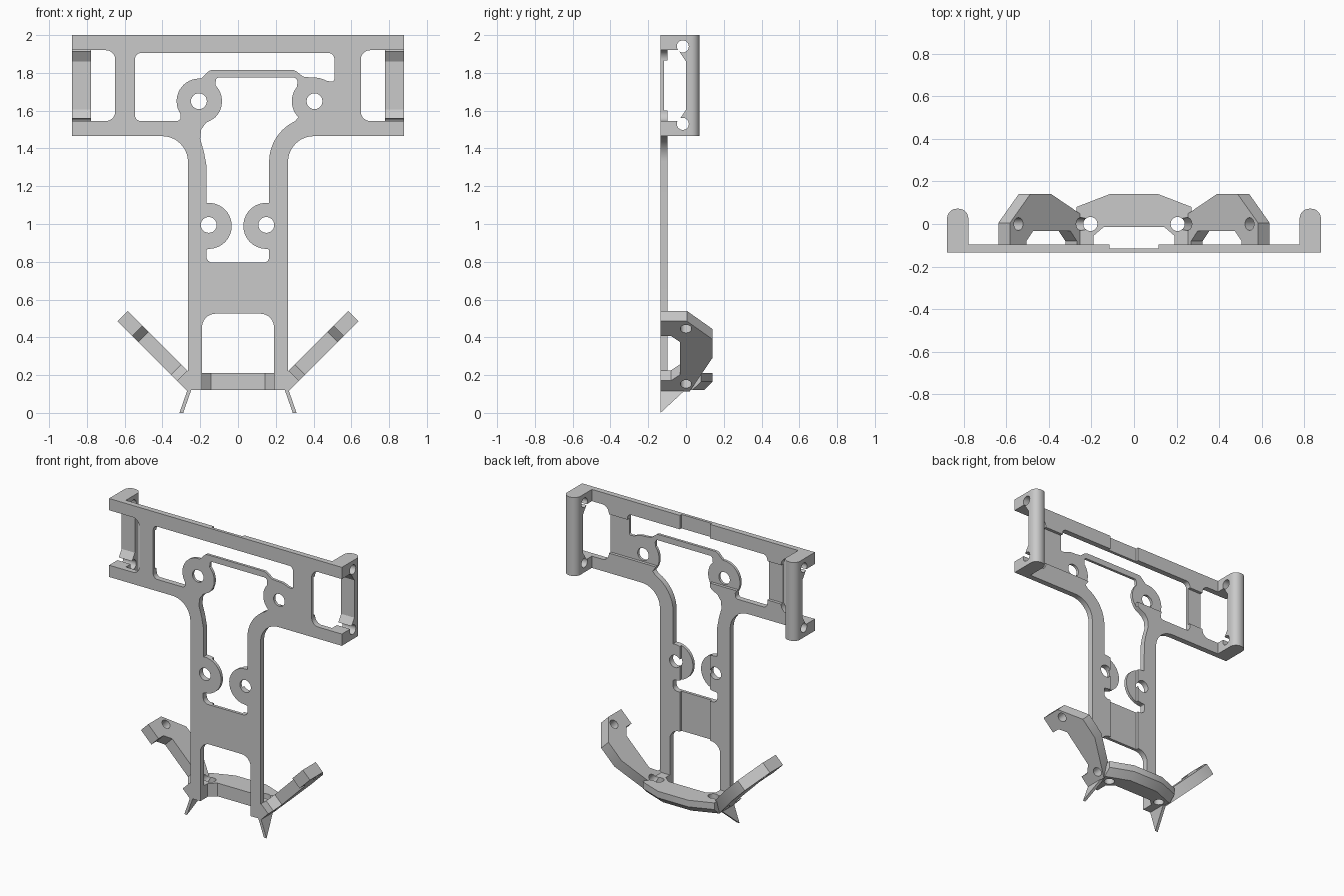
import bpy, bmesh
from math import sin, cos, tan, radians, sqrt
from mathutils import Vector

if "Cube" in bpy.data.objects:
    bpy.data.objects.remove(bpy.data.objects["Cube"])

grey = bpy.data.materials.new("plain grey")
grey.use_nodes = True
grey.diffuse_color = (0.585, 0.585, 0.585, 1)
grey.node_tree.nodes["Principled BSDF"].inputs["Base Color"].default_value = grey.diffuse_color

X, Y, Z = Vector((1, 0, 0)), Vector((0, 1, 0)), Vector((0, 0, 1))
FRONT, BACK = -0.135, -0.097


def arc(cx, cy, r, start, end, steps=16):
    angles = [radians(start + (end - start) * i / steps) for i in range(steps + 1)]
    return [(cx + r * cos(a), cy + r * sin(a)) for a in angles]


def circle(cx, cy, r):
    return arc(cx, cy, r, 0, 345, 23)


def rounded(points):
    """Replace each (x, y, radius) corner by a fillet."""
    out = []
    for i, p in enumerate(points):
        c = Vector(p[:2])
        if len(p) < 3:
            out.append(c)
            continue
        d1 = (Vector(points[i - 1][:2]) - c).normalized()
        d2 = (Vector(points[(i + 1) % len(points)][:2]) - c).normalized()
        half = d1.angle(d2) / 2
        centre = c + (d1 + d2).normalized() * (p[2] / sin(half))
        t = p[2] / tan(half)
        a, b = c + d1 * t - centre, c + d2 * t - centre
        out += [centre + a.lerp(b, k / 8).normalized() * p[2] for k in range(9)]
    return out


def prism(name, loops, lo, hi, a, b, n, origin=Vector((0, 0, 0))):
    """Extrude an outline with holes, drawn on axes a and b, along n."""
    bm = bmesh.new()
    edges = []
    for loop in loops:
        vs = [bm.verts.new(origin + a * p[0] + b * p[1] + n * lo) for p in rounded(loop)]
        if len(loops) == 1:
            bm.faces.new(vs)
        else:
            edges += [bm.edges.new((vs[i - 1], vs[i])) for i in range(len(vs))]
    if edges:
        bmesh.ops.triangle_fill(bm, use_beauty=True, edges=edges)
    ext = bmesh.ops.extrude_face_region(bm, geom=bm.faces[:], use_keep_orig=True)
    moved = [g for g in ext["geom"] if isinstance(g, bmesh.types.BMVert)]
    bmesh.ops.translate(bm, verts=moved, vec=n * (hi - lo))
    bmesh.ops.recalc_face_normals(bm, faces=bm.faces[:])
    mesh = bpy.data.meshes.new(name)
    bm.to_mesh(mesh)
    bm.free()
    mesh.materials.append(grey)
    obj = bpy.data.objects.new(name, mesh)
    bpy.context.collection.objects.link(obj)
    return obj


def bevel(obj, rule, offset, segments):
    bm = bmesh.new()
    bm.from_mesh(obj.data)
    edges = [e for e in bm.edges if rule(e.verts[0].co, e.verts[1].co)]
    bmesh.ops.bevel(bm, geom=edges, offset=offset, segments=segments, profile=0.5, affect='EDGES')
    bm.to_mesh(obj.data)
    bm.free()


def activate(obj):
    bpy.ops.object.select_all(action='DESELECT')
    obj.select_set(True)
    bpy.context.view_layer.objects.active = obj


def cut(obj, cutters):
    activate(obj)
    for c in cutters:
        mod = obj.modifiers.new("cut", 'BOOLEAN')
        mod.operation, mod.solver, mod.object = 'DIFFERENCE', 'EXACT', c
        bpy.ops.object.modifier_apply(modifier=mod.name)


def discard(cutters):
    for c in cutters:
        bpy.data.objects.remove(c)


def rect(x0, x1, z0, z1):
    return [(x0, z0), (x1, z0), (x1, z1), (x0, z1)]


# Flat T-shaped plate
half = [(0.265, 0.12), (0.265, 1.465, 0.135), (0.878, 1.465), (0.878, 1.545),
        (0.65, 1.545, 0.05), (0.65, 1.92, 0.05), (0.878, 1.92), (0.878, 2)]
outline = half + [(-p[0], *p[1:]) for p in reversed(half)]
outline += [(-0.19, 0.12), (-0.19, 0.525, 0.07), (0.19, 0.525, 0.07), (0.19, 0.12)]

upper_window = ([(-0.545, 1.905, 0.03), (0.51, 1.905, 0.03), (0.51, 1.75, 0.015)]
                + arc(0.405, 1.65, 0.125, 60, 95, 6)
                + [(0.345, 1.78, 0.02), (0.3, 1.815, 0.04), (-0.15, 1.815, 0.04)]
                + arc(-0.205, 1.65, 0.12, 85, 215)
                + [(-0.305, 1.545, 0.02), (-0.545, 1.545, 0.03)])

centre_window = ([(-0.115, 1.775, 0.015), (0.315, 1.775, 0.02)]
                 + arc(0.405, 1.65, 0.12, 140, 225)
                 + arc(0.4, 1.33, 0.235, 115, 180)
                 + arc(0.15, 0.99, 0.122, 83, 270)
                 + [(0.165, 0.865, 0.007), (0.165, 0.795, 0.03),
                    (-0.168, 0.795, 0.035), (-0.168, 0.865, 0.006)]
                 + arc(-0.155, 0.99, 0.122, -90, 95)
                 + [(-0.167, 1.31), (-0.18, 1.38), (-0.2, 1.45), (-0.195, 1.5), (-0.17, 1.535)]
                 + arc(-0.205, 1.65, 0.12, -50, 45))

screw_holes = [circle(x, z, 0.042) for x, z in
               ((-0.207, 1.65), (0.405, 1.65), (-0.155, 0.995), (0.15, 0.995))]
plate = prism("main_plate", [outline, upper_window, centre_window] + screw_holes,
              FRONT, BACK, X, Z, Y)

# Shallow channels in the back of the plate
channels = [prism("channel_cutter", [rect(-0.115, 0.115, 0.4, 2.1)], -0.115, 0, X, Z, Y),
            prism("band_cutter", [rect(-0.7, 0.7, 1.6, 1.865)], -0.117, 0, X, Z, Y)]
cut(plate, channels)
discard(channels)
parts = [plate]

# End posts with a chamfered opening and cross holes
post_profile = [(BACK, 1.465), (0.072, 1.465), (0.072, 2), (BACK, 2), (BACK, 1.92), (-0.04, 1.92),
                (0, 1.86), (0, 1.605), (-0.04, 1.545), (BACK, 1.545)]
for side, label in ((1, "left"), (-1, "right")):
    post = prism(label + "_post", [post_profile], 0.778, 0.878, Y, Z, X * side)
    bevel(post, lambda p, q: min(p.y, q.y) > 0.07 and abs(p.z - q.z) > 0.1, 0.046, 6)
    drills = [prism("drill", [circle(-0.017, z, 0.032)], 0.7, 1, Y, Z, X * side)
              for z in (1.94, 1.53)]
    cut(post, drills)
    discard(drills)
    parts.append(post)

# Lower bracket: centre span, slanted arms and pointed fins
span_half = [(0.115, 0.14), (0.27, 0.08), (0.265, BACK), (0.19, BACK), (0.19, -0.055), (0.143, -0.015)]
span = prism("bracket_span", [span_half + [(-x, y) for x, y in reversed(span_half)]],
             0.12, 0.21, X, Y, Z)
bevel(span, lambda p, q: max(p.z, q.z) < 0.13 and min(p.y, q.y) > 0.07, 0.045, 1)
bracket = [span]
drills = [prism("drill", [circle(x, 0, 0.033)], 0, 0.3, X, Y, Z) for x in (-0.205, 0.205)]

arm_profile = [(0, FRONT), (0.08, FRONT), (0.08, -0.08), (0.125, -0.032), (0.37, -0.032), (0.415, -0.08),
               (0.415, FRONT), (0.525, FRONT), (0.525, 0.005), (0.39, 0.14), (0.25, 0.14), (0, 0.02)]
fin_profile = [(FRONT, 0), (FRONT, 0.125), (0, 0.125)]
for side, label in ((1, "left"), (-1, "right")):
    along = Vector((side, 0, 1)) / sqrt(2)
    across = Vector((-side, 0, 1)) / sqrt(2)
    root = Vector((0.266 * side, 0, 0.114))
    bracket.append(prism(label + "_arm", [arm_profile], 0, 0.077, along, Y, across, root))
    drills += [prism("drill", [circle(u, 0, 0.03)], -0.06, 0.13, along, Y, across, root)
               for u in (0.055, 0.468)]
    parts.append(prism(label + "_fin", [fin_profile], -0.01, 0.01, Y, Z - X * side * 0.35,
                       X * side, X * side * 0.3))
for part in bracket:
    cut(part, drills)
discard(drills)

# Smooth the curves and keep the hard edges
for part in parts + bracket:
    activate(part)
    bpy.ops.object.shade_smooth_by_angle(angle=radians(30))
